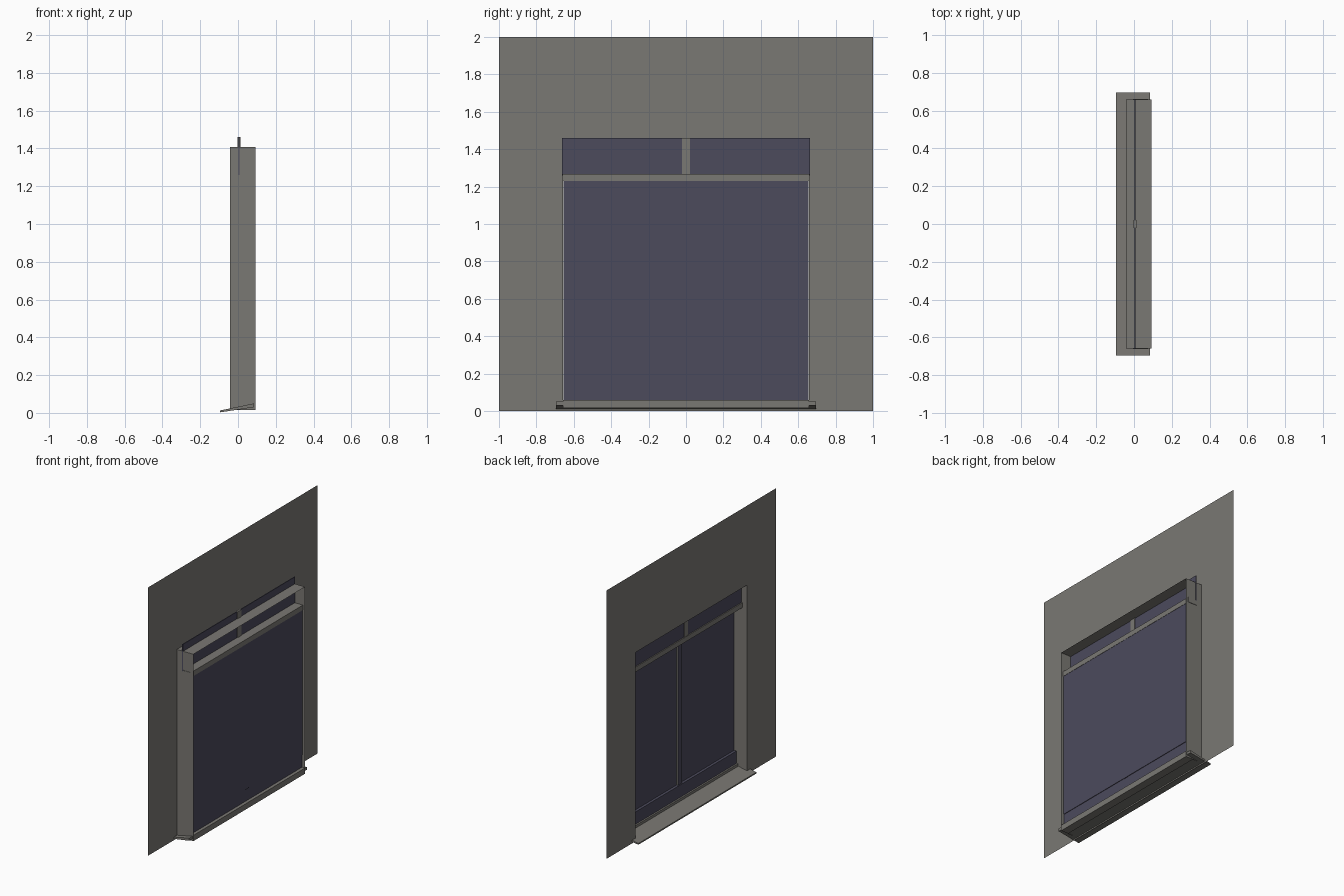
import bpy, bmesh

if "Cube" in bpy.data.objects:
    bpy.data.objects.remove(bpy.data.objects["Cube"])


def material(name, rgb):
    m = bpy.data.materials.new(name)
    m.diffuse_color = (*rgb, 1)
    m.use_nodes = True
    m.node_tree.nodes["Principled BSDF"].inputs["Base Color"].default_value = m.diffuse_color
    return m


GREY = material("warm grey", (0.195, 0.188, 0.172))
NAVY = material("dark blue glass", (0.072, 0.069, 0.108))

WALL_X = -0.043     # outer wall plane
BACK_X = 0.092      # inner edge of the reveal
HALF = 0.658        # half width of the opening
LOW, HIGH = 0.015, 1.408


def finish(name, bm, *mats):
    me = bpy.data.meshes.new(name)
    bm.to_mesh(me)
    bm.free()
    for m in mats:
        me.materials.append(m)
    ob = bpy.data.objects.new(name, me)
    bpy.context.collection.objects.link(ob)
    return ob


def box(name, x, y, z, *mats, side_slot=0):
    """Box from three (min, max) ranges; faces toward +-y take side_slot."""
    bm = bmesh.new()
    bmesh.ops.create_cube(bm, size=1)
    for v in bm.verts:
        v.co = [(r[0] + r[1]) / 2 + c * (r[1] - r[0]) for r, c in zip((x, y, z), v.co)]
    bm.normal_update()
    for f in bm.faces:
        if abs(f.normal.y) > 0.9:
            f.material_index = side_slot
    return finish(name, bm, *mats)


def sheet(name, pts, mat):
    bm = bmesh.new()
    bm.faces.new([bm.verts.new(p) for p in pts])
    return finish(name, bm, mat)


def extrude_y(name, profile, half, mat):
    """Prism along y from an (x, z) profile."""
    bm = bmesh.new()
    f = bm.faces.new([bm.verts.new((x, -half, z)) for x, z in profile])
    r = bmesh.ops.extrude_face_region(bm, geom=[f])
    for v in r["geom"]:
        if isinstance(v, bmesh.types.BMVert):
            v.co.y = half
    bmesh.ops.recalc_face_normals(bm, faces=bm.faces)
    return finish(name, bm, mat)


# wall: 3 x 3 grid with the middle cell left open
bm = bmesh.new()
ys, zs = (-1, -HALF, HALF, 1), (0, LOW, HIGH, 2)
grid = [[bm.verts.new((WALL_X, y, z)) for z in zs] for y in ys]
for i in range(3):
    for j in range(3):
        if (i, j) != (1, 1):
            bm.faces.new((grid[i][j], grid[i + 1][j], grid[i + 1][j + 1], grid[i][j + 1]))
finish("wall", bm, GREY)

# thin reveal: two jambs and a head
for side, name in ((-1, "left_jamb"), (1, "right_jamb")):
    y = side * HALF
    sheet(name, [(WALL_X, y, LOW), (BACK_X, y, LOW), (BACK_X, y, HIGH), (WALL_X, y, HIGH)], GREY)
sheet("head", [(WALL_X, -HALF, HIGH), (BACK_X, -HALF, HIGH),
               (BACK_X, HALF, HIGH), (WALL_X, HALF, HIGH)], GREY)

# sloping sill and the bottom frame it meets
extrude_y("sill", [(-0.094, 0.003), (0.084, 0.03), (0.084, 0.05), (-0.094, 0.013)], 0.695, GREY)
box("bottom_frame", (0.03, BACK_X), (-HALF, HALF), (LOW, 0.058), GREY)

# lower sashes, with a navy rail and a mullion with grey sides
for side, name in ((-1, "left_lower_glass"), (1, "right_lower_glass")):
    y = sorted((side * 0.02, side * 0.655))
    box(name, (0.062, 0.072), y, (0.15, 1.235), NAVY)
box("bottom_rail", (0.042, 0.068), (-0.655, 0.655), (0.055, 0.15), NAVY)
box("lower_mullion", (0.05, 0.0735), (-0.022, 0.022), (0.148, 1.235), NAVY, GREY, side_slot=1)

# transom, upper panes and upper mullion
box("transom", (-0.005, 0.074), (-0.661, 0.661), (1.23, 1.267), GREY)
for side, name in ((-1, "left_upper_glass"), (1, "right_upper_glass")):
    y = sorted((side * 0.02, side * 0.662))
    box(name, (0.002, 0.008), y, (1.26, 1.46), NAVY)
box("upper_mullion", (-0.003, 0.013), (-0.022, 0.022), (1.26, 1.46), GREY)
